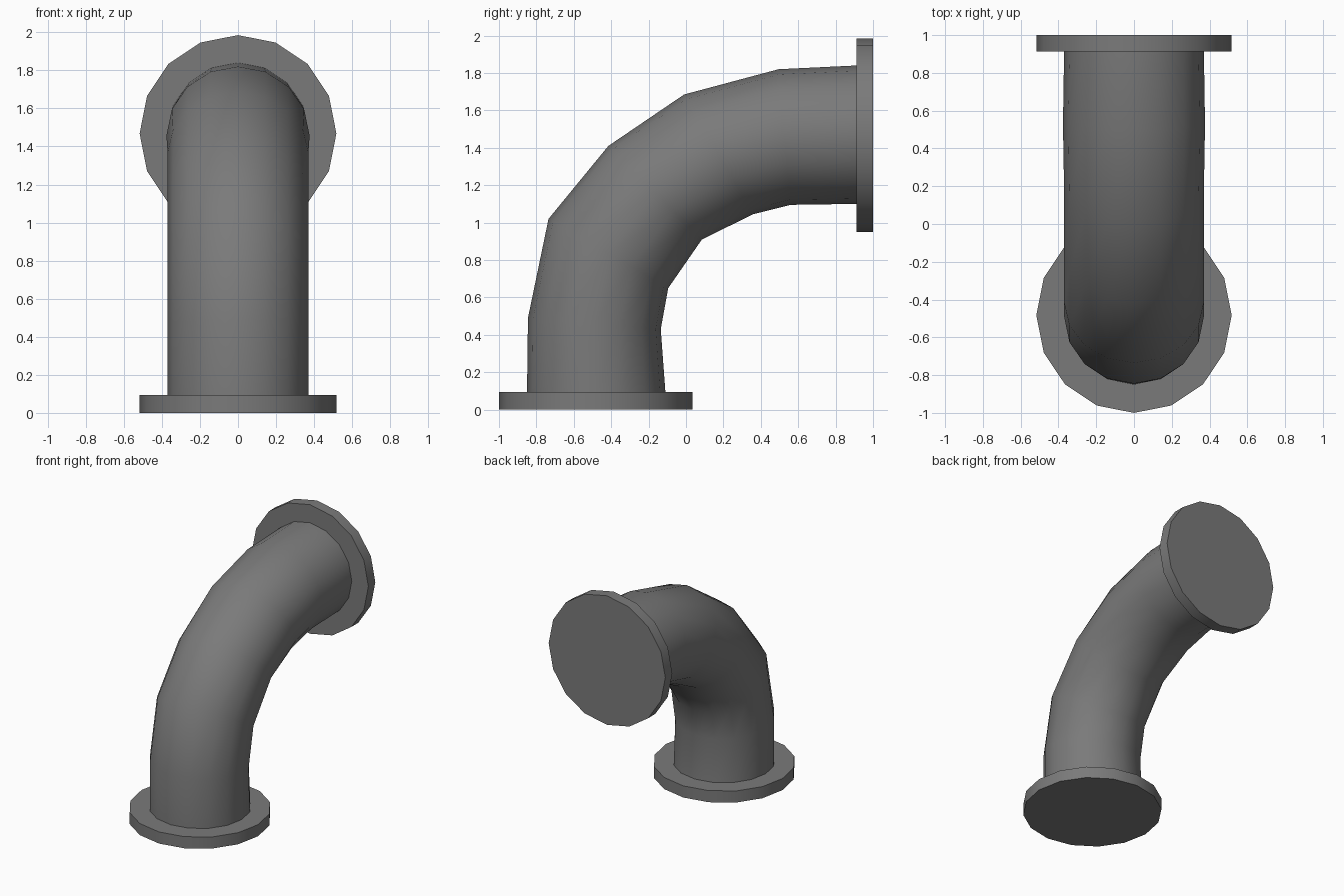
import bpy, bmesh
from math import cos, sin, tau, pi, radians
from mathutils import Vector, Matrix

if "Cube" in bpy.data.objects:
    bpy.data.objects.remove(bpy.data.objects["Cube"])

SIDES = 16

# Dark grey paint
paint = bpy.data.materials.new("dark_grey")
paint.diffuse_color = (0.195, 0.195, 0.195, 1)
paint.use_nodes = True
paint.node_tree.nodes["Principled BSDF"].inputs["Base Color"].default_value = paint.diffuse_color


def finish(name, bm):
    bmesh.ops.recalc_face_normals(bm, faces=bm.faces)
    me = bpy.data.meshes.new(name)
    bm.to_mesh(me)
    bm.free()
    me.materials.append(paint)
    ob = bpy.data.objects.new(name, me)
    bpy.context.collection.objects.link(ob)
    bpy.ops.object.select_all(action='DESELECT')
    ob.select_set(True)
    bpy.context.view_layer.objects.active = ob
    bpy.ops.object.shade_smooth_by_angle(angle=radians(40))
    return ob


def flange(name, centre, depth, rotation):
    bm = bmesh.new()
    bmesh.ops.create_cone(bm, cap_ends=True, segments=SIDES, radius1=0.517,
                          radius2=0.517, depth=depth,
                          matrix=Matrix.Translation(centre) @ rotation)
    return finish(name, bm)


# Bent pipe: each ring spans an outer-bend and an inner-bend point (y, z),
# with its half-width across x
rings = [((-0.85, 0.093), (-0.11, 0.093), 0.37),
         ((-0.845, 0.49), (-0.135, 0.43), 0.37),
         ((-0.735, 1.02), (-0.095, 0.65), 0.37),
         ((-0.415, 1.41), (0.085, 0.91), 0.37),
         ((-0.01, 1.685), (0.36, 1.045), 0.37),
         ((0.495, 1.82), (0.56, 1.095), 0.376),
         ((0.912, 1.84), (0.912, 1.10), 0.37)]
bm = bmesh.new()
loops = []
for outer, inner, rx in rings:
    a, b = Vector((0, *outer)), Vector((0, *inner))
    mid, arm = (a + b) / 2, (a - b) / 2
    loops.append([bm.verts.new(mid + arm * cos(i * tau / SIDES)
                               + Vector((rx * sin(i * tau / SIDES), 0, 0)))
                  for i in range(SIDES)])
for lo, hi in zip(loops, loops[1:]):
    for i in range(SIDES):
        j = (i + 1) % SIDES
        bm.faces.new((lo[i], lo[j], hi[j], hi[i]))
finish("bent_pipe", bm)

# End flanges
flange("bottom_flange", (0, -0.483, 0.0465), 0.093, Matrix.Identity(4))
flange("top_flange", (0, 0.956, 1.468), 0.088, Matrix.Rotation(pi / 2, 4, 'X'))
